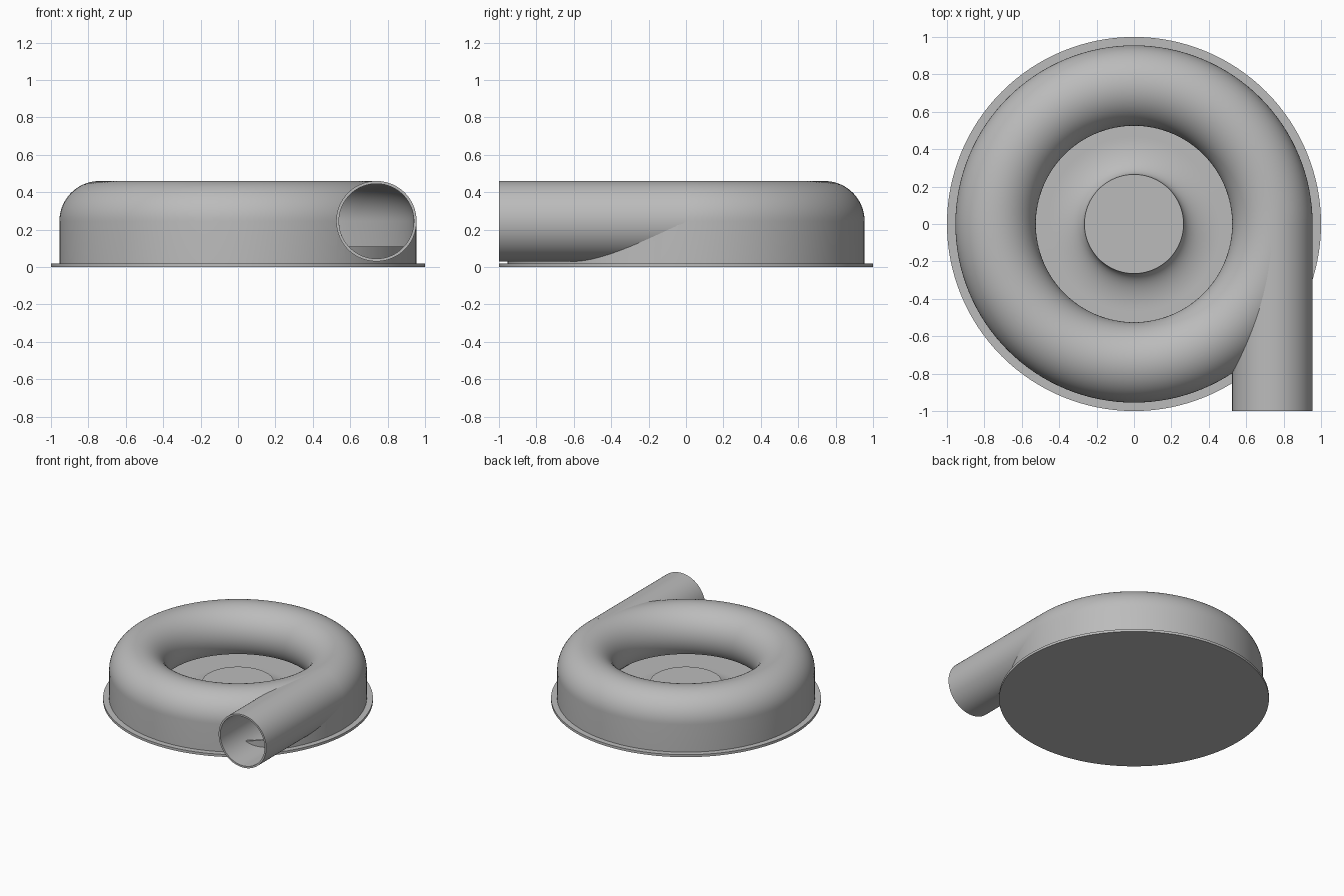
import bpy, bmesh, math
from mathutils import Matrix, Vector

old = bpy.data.objects.get("Cube")
if old:
    bpy.data.objects.remove(old, do_unlink=True)

RING, TUBE, WALL, MID = 0.74, 0.215, 0.015, 0.245   # volute size
FLOOR, LIP = 0.045, 0.11

grey = bpy.data.materials.new("plain_grey")
grey.use_nodes = True
grey.diffuse_color = (0.5, 0.5, 0.5, 1)
grey.node_tree.nodes["Principled BSDF"].inputs["Base Color"].default_value = (0.5, 0.5, 0.5, 1)


def revolve(name, profile, steps=128):
    """Spin a closed (radius, height) outline around z."""
    bm = bmesh.new()
    verts = [bm.verts.new((r, 0, z)) for r, z in profile]
    edges = [bm.edges.new((verts[i - 1], v)) for i, v in enumerate(verts)
             if profile[i - 1][0] + profile[i][0] > 0]
    bmesh.ops.spin(bm, geom=verts + edges, cent=(0, 0, 0), axis=(0, 0, 1),
                   angle=math.tau, steps=steps, use_merge=False)
    bmesh.ops.remove_doubles(bm, verts=bm.verts, dist=0.00005)
    bmesh.ops.recalc_face_normals(bm, faces=bm.faces)
    mesh = bpy.data.meshes.new(name)
    bm.to_mesh(mesh)
    bm.free()
    obj = bpy.data.objects.new(name, mesh)
    bpy.context.collection.objects.link(obj)
    mesh.materials.append(grey)
    return obj


def activate(obj):
    bpy.ops.object.select_all(action='DESELECT')
    obj.select_set(True)
    bpy.context.view_layer.objects.active = obj


def smooth(obj):
    activate(obj)
    bpy.ops.object.shade_smooth_by_angle(angle=math.radians(30))


def arc(radius, count=40):
    """Tube section from the inner lower edge, over the top, to the outer side."""
    start = math.pi + math.asin((MID - LIP) / radius)
    return [(RING + radius * math.cos(start * (1 - i / count)),
             MID + radius * math.sin(start * (1 - i / count))) for i in range(count + 1)]


# Hub flank: concave sweep down to the floor
hub_r, hub_z, flare = 0.265, 0.15, 0.2
flank = [(hub_r + flare * (1 - math.cos(t)), hub_z - (hub_z - FLOOR) * math.sin(t))
         for t in (math.pi / 2 * i / 14 for i in range(15))]

# Housing: flange, outer wall, volute shell, floor and hub in one outline
edge = RING + TUBE
outline = (arc(TUBE) + [(edge, 0.02), (1, 0.02), (1, 0), (0, 0), (0, hub_z)]
           + flank + [(edge - WALL, FLOOR)] + arc(TUBE - WALL)[::-1])
housing = revolve("volute_housing", outline)

# Turn a z axis outline into the outlet direction
lay_down = Matrix.Translation(Vector((RING, 0, MID))) @ Matrix.Rotation(math.pi / 2, 4, 'X')

# Outlet pipe: open thin walled tube
bore = TUBE - WALL
pipe = revolve("outlet_pipe", [(bore, 0), (TUBE, 0), (TUBE, 1), (bore, 1)], 96)
pipe.data.transform(lay_down)

# Opening between pipe and volute, flat at the bottom
cutter = revolve("outlet_cutter", [(0, 0.02), (bore + 0.007, 0.02), (bore + 0.007, 1.1), (0, 1.1)], 96)
cutter.data.transform(lay_down)
bm = bmesh.new()
bm.from_mesh(cutter.data)
cut = bmesh.ops.bisect_plane(bm, geom=bm.verts[:] + bm.edges[:] + bm.faces[:],
                             plane_co=(0, 0, LIP), plane_no=(0, 0, 1), clear_inner=True)
bmesh.ops.holes_fill(bm, edges=[e for e in bm.edges if e.is_boundary], sides=0)
bmesh.ops.recalc_face_normals(bm, faces=bm.faces)
bm.to_mesh(cutter.data)
bm.free()
cutter.hide_render = True

opening = housing.modifiers.new("outlet_opening", 'BOOLEAN')
opening.operation = 'DIFFERENCE'
opening.solver = 'EXACT'
opening.object = cutter
activate(housing)
bpy.ops.object.modifier_apply(modifier=opening.name)
bpy.data.objects.remove(cutter, do_unlink=True)

smooth(housing)
smooth(pipe)
